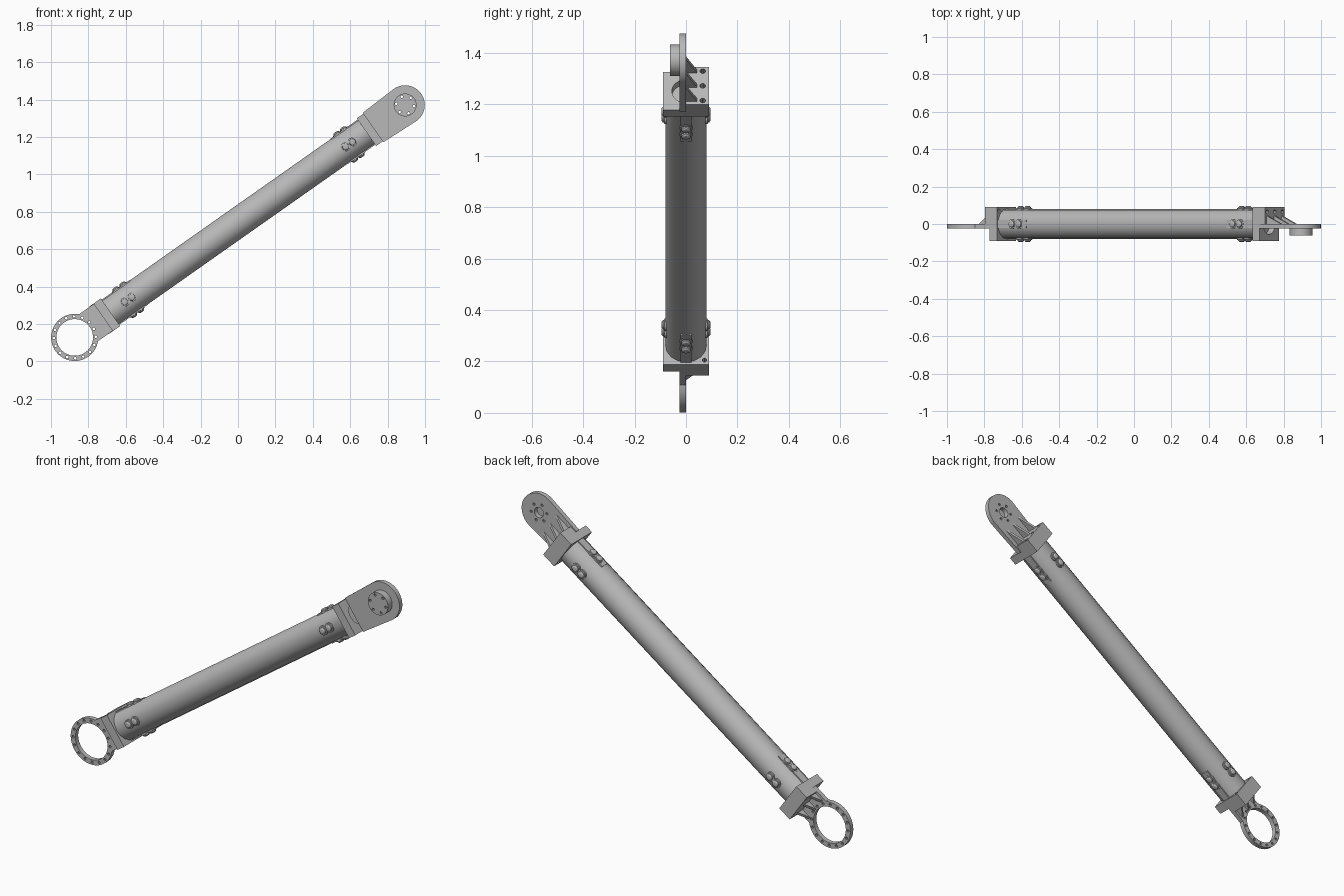
import bpy, bmesh, math
from mathutils import Matrix, Vector

cube = bpy.data.objects.get("Cube")
if cube:
    bpy.data.objects.remove(cube)

steel = bpy.data.materials.new("grey_steel")
steel.use_nodes = True
grey = (0.48, 0.48, 0.48, 1)
steel.diffuse_color = grey
steel.node_tree.nodes["Principled BSDF"].inputs["Base Color"].default_value = grey

# Arm frame: x runs along the tube, z across it, origin at the ring centre
LENGTH = 2.16
ARM = Matrix.Translation((-0.873, 0, 0.128)) @ Matrix.Rotation(-math.radians(35.13), 4, 'Y')
FACE_FRONT = Matrix.Rotation(math.pi / 2, 4, 'X')                # drawn in x-z, depth along -y
FACE_END = Matrix(((0, 0, 1, 0), (1, 0, 0, 0), (0, 1, 0, 0), (0, 0, 0, 1)))  # drawn in y-z, depth along x


def circle(cx, cy, r, n=32, start=0.0, sweep=2 * math.pi):
    count = n if sweep > 6 else n + 1
    return [(cx + r * math.cos(start + sweep * i / n), cy + r * math.sin(start + sweep * i / n))
            for i in range(count)]


def rect(x0, x1, y0, y1):
    return [(x0, y0), (x1, y0), (x1, y1), (x0, y1)]


def hole_ring(cx, cy, radius, r, count, turn=0.0):
    return [circle(*p, r, 10) for p in circle(cx, cy, radius, count, turn)]


def finish(ob):
    bpy.ops.object.select_all(action='DESELECT')
    ob.select_set(True)
    bpy.context.view_layer.objects.active = ob
    if ob.type == 'CURVE':
        bpy.ops.object.convert(target='MESH')
        ob = bpy.context.object
    bpy.ops.object.shade_smooth_by_angle(angle=math.radians(30))
    return ob


def plate(name, loops, facing, d0, d1):
    """Extrude an outline with holes between two depths."""
    cu = bpy.data.curves.new(name, 'CURVE')
    cu.dimensions, cu.fill_mode, cu.extrude = '2D', 'BOTH', (d1 - d0) / 2
    for loop in loops:
        sp = cu.splines.new('POLY')
        sp.points.add(len(loop) - 1)
        for pt, (a, b) in zip(sp.points, loop):
            pt.co = (a, b, 0, 1)
        sp.use_cyclic_u = True
    cu.materials.append(steel)
    ob = bpy.data.objects.new(name, cu)
    bpy.context.collection.objects.link(ob)
    ob.matrix_world = ARM @ facing @ Matrix.Translation((0, 0, (d0 + d1) / 2))
    return finish(ob)


def turned(name, stages, sides, matrix):
    """Solid of stacked rings (radius, height) along local z."""
    bm = bmesh.new()
    rings = [[bm.verts.new((x, y, h)) for x, y in circle(0, 0, r, sides)] for r, h in stages]
    for a, b in zip(rings, rings[1:]):
        for i in range(sides):
            j = (i + 1) % sides
            bm.faces.new((a[i], a[j], b[j], b[i]))
    bm.faces.new(rings[0][::-1])
    bm.faces.new(rings[-1])
    me = bpy.data.meshes.new(name)
    bm.to_mesh(me)
    bm.free()
    me.materials.append(steel)
    ob = bpy.data.objects.new(name, me)
    bpy.context.collection.objects.link(ob)
    ob.matrix_world = ARM @ matrix
    return finish(ob)


# Tube
turned("tube", [(0.08, 0.225), (0.08, 1.915)], 16, Matrix.Rotation(math.pi / 2, 4, 'Y'))

# Lower ring plate: round eye with a neck running into the flange
neck = math.asin(0.088 / 0.126)
outline = circle(0, 0, 0.126, 48, neck, 2 * math.pi - 2 * neck) + [(0.19, -0.088), (0.19, 0.088)]
plate("ring_plate", [outline, circle(0, 0, 0.098, 48)] + hole_ring(0, 0, 0.112, 0.007, 16, 0.2),
      FACE_FRONT, 0, 0.025)

# Upper tab plate with a round end, bolt circle and central bore
tab = circle(LENGTH, 0, 0.105, 32, -math.pi / 2, math.pi) + [(1.95, 0.096), (1.95, -0.096)]
bolt_circle = hole_ring(LENGTH, 0, 0.048, 0.007, 6, 0.3)
plate("tab_plate", [tab, circle(LENGTH, 0, 0.028)] + bolt_circle, FACE_FRONT, 0, 0.025)
plate("tab_boss", [circle(LENGTH, 0, 0.061, 40)] + bolt_circle, FACE_FRONT, 0.025, 0.062)

# Flanges with a thicker drilled half behind the plates
pad_holes = [circle(0.065, v, 0.011, 12) for v in (-0.07, 0, 0.07)]
corner_holes = [circle(0.072, v, 0.009, 12) for v in (-0.07, 0.07)]
flange = rect(-0.09, 0.09, -0.09, 0.09)
pad = rect(0, 0.09, -0.09, 0.09)
plate("upper_flange", [flange, circle(0, 0, 0.055)] + pad_holes, FACE_END, 1.907, 1.952)
plate("upper_flange_pad", [pad] + pad_holes, FACE_END, 1.952, 1.988)
plate("lower_flange", [flange, circle(0, 0, 0.055)] + corner_holes, FACE_END, 0.186, 0.234)
plate("lower_flange_pad", [pad] + corner_holes, FACE_END, 0.157, 0.186)

# Triangular gussets between the plates and the flanges
for end, root, tip in (("lower", 0.16, 0.105), ("upper", 1.985, 2.08)):
    for i, v in enumerate((-0.068, 0, 0.068)):
        plate(f"{end}_gusset_{i + 1}", [[(root, 0), (tip, 0), (root, 0.045)]],
              Matrix.Identity(4), v - 0.007, v + 0.007)

# Domed bolts in pairs on four sides, with thin straps under the upper and lower pairs
dome = [(0.025, -0.012), (0.025, 0.004), (0.019, 0.005), (0.018, 0.010), (0.012, 0.015), (0.005, 0.016)]
for end, spots, strap in (("lower", (0.327, 0.373), (0.23, 0.418)),
                          ("upper", (1.771, 1.815), (1.729, 1.91))):
    for side in range(4):
        turn = Matrix.Rotation(side * math.pi / 2, 4, 'X')
        for k, u in enumerate(spots):
            turned(f"{end}_bolt_{side + 1}_{k + 1}", dome, 16, turn @ Matrix.Translation((u, 0, 0.08)))
        if side % 2 == 0:
            plate(f"{end}_strap_{side + 1}", [rect(*strap, -0.022, 0.022)], turn, 0.072, 0.082)
